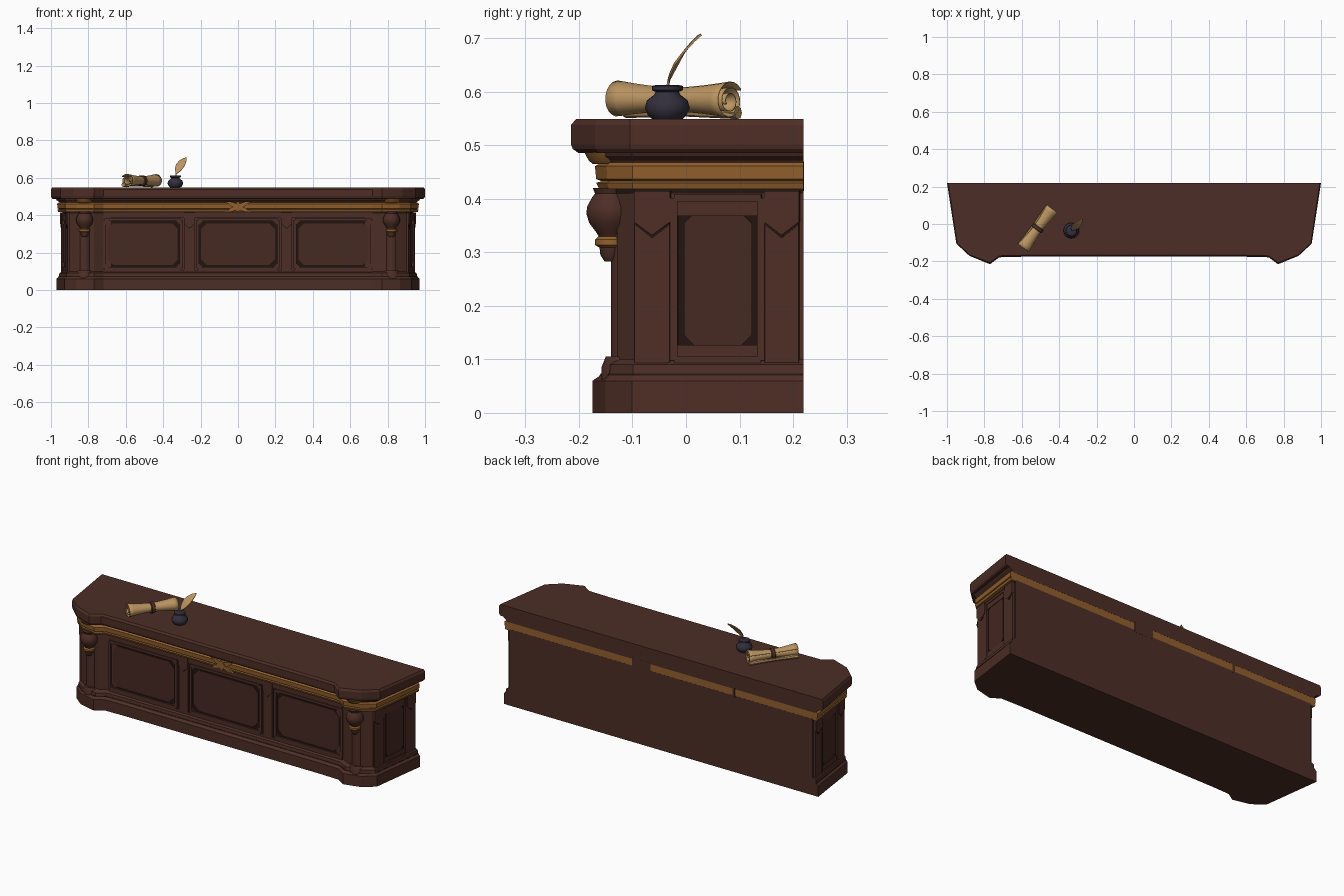
import bpy, bmesh, math
from mathutils import Matrix, Vector

if "Cube" in bpy.data.objects:
    bpy.data.objects.remove(bpy.data.objects["Cube"])


def material(name, rgb):
    m = bpy.data.materials.new(name)
    m.diffuse_color = (*rgb, 1)
    m.use_nodes = True
    m.node_tree.nodes["Principled BSDF"].inputs["Base Color"].default_value = m.diffuse_color
    return m


WOOD = material("dark wood", (0.075, 0.027, 0.019))
PANEL = material("panel wood", (0.062, 0.022, 0.016))
LINE = material("groove brown", (0.016, 0.007, 0.005))
GOLD = material("old gold", (0.29, 0.115, 0.026))
PAPER = material("parchment", (0.50, 0.30, 0.12))
INK = material("ink pot slate", (0.032, 0.028, 0.045))


def make(name, verts, faces, mat, smooth=False):
    me = bpy.data.meshes.new(name)
    me.from_pydata([tuple(v) for v in verts], [], faces)
    bm = bmesh.new()
    bm.from_mesh(me)
    bmesh.ops.recalc_face_normals(bm, faces=bm.faces)
    bm.to_mesh(me)
    bm.free()
    me.materials.append(mat)
    if smooth:
        for p in me.polygons:
            p.use_smooth = True
        me.set_sharp_from_angle(angle=math.radians(40))
    ob = bpy.data.objects.new(name, me)
    bpy.context.collection.objects.link(ob)
    return ob


def stack(name, rings, mat, smooth=False, cap=True):
    """Skin closed rings of equal point count, capped at both ends."""
    n = len(rings[0])
    faces = [(i * n + j, i * n + (j + 1) % n, (i + 1) * n + (j + 1) % n, (i + 1) * n + j)
             for i in range(len(rings) - 1) for j in range(n)]
    if cap:
        faces += [tuple(range(n)), tuple(range((len(rings) - 1) * n, len(rings) * n))]
    return make(name, [v for r in rings for v in r], faces, mat, smooth)


# Half outline of the counter: x, y, and how each point moves per unit of inset
OUTLINE = [(.95, -.105, .65, .12), (.88, -.17, .4, .55), (.77, -.215, 0, 1.15),
           (.72, -.178, 0, 1), (.60, -.175, 0, 1)]


def counter(name, profile, mat, back=.22):
    """Moulding stack: profile is a list of (height, inset)."""
    rings = []
    for z, d in profile:
        half = [(1 - .85 * d, back)] + [(x - a * d, y + b * d) for x, y, a, b in OUTLINE]
        rings.append([(x, y, z) for x, y in half] + [(-x, y, z) for x, y in reversed(half)])
    return stack(name, rings, mat)


def plate(name, pts, frame, depth, mat):
    """Thin prism on a wall; local x runs along the wall, y up, z outward."""
    return stack(name, [[frame @ Vector((x, y, z)) for x, y in pts] for z in (-.004, depth)], mat)


def rect(x0, x1, y0, y1):
    return [(x0, y0), (x1, y0), (x1, y1), (x0, y1)]


def octagon(w, h, c):
    return [(-w + c, -h), (w - c, -h), (w, -h + c), (w, h - c),
            (w - c, h), (-w + c, h), (-w, h - c), (-w, -h + c)]


def wall(x, y, z, turn=0):
    return (Matrix.Translation((x, y, z)) @ Matrix.Rotation(math.radians(turn), 4, 'Z')
            @ Matrix.Rotation(math.pi / 2, 4, 'X'))


def revolve(name, profile, x, y, mat, n=16):
    return stack(name, [[(x + r * math.cos(2 * math.pi * k / n), y + r * math.sin(2 * math.pi * k / n), z)
                         for k in range(n)] for r, z in profile], mat, True)


def panel(name, frame, w, h):
    """Framed panel with cut corners, w and h are half sizes."""
    b = .014
    plate(name + "_groove", rect(-w, w, -h, h), frame, .002, LINE)
    plate(name + "_field", octagon(w - b - .004, h - b - .004, .03), frame, .005, PANEL)
    for s in (-1, 1):
        plate(name + "_bar_side", rect(s * w - b / 2, s * w + b / 2, -h, h), frame, .012, WOOD)
        plate(name + "_bar_level", rect(-w, w, s * h - b / 2, s * h + b / 2), frame, .011, WOOD)
        for t in (-1, 1):
            plate(name + "_corner", [(s * w, t * h), (s * (w - .032), t * h), (s * w, t * (h - .032))],
                  frame, .007, WOOD)


def stile(name, frame, w, z0, z1):
    """Upright strip with a pointed leaf at the top."""
    plate(name, rect(-w, w, z0, z1), frame, .010, WOOD)
    plate(name + "_leaf_line", [(0, z1 - .089), (w, z1 - .063), (w, z1), (-w, z1), (-w, z1 - .063)], frame, .011, LINE)
    plate(name + "_leaf", [(0, z1 - .083), (w + .001, z1 - .058), (w + .001, z1), (-w - .001, z1),
                           (-w - .001, z1 - .058)], frame, .014, WOOD)


# Counter body, mouldings and top
counter("body_and_plinth", [(0, .035), (.06, .035), (.072, .05), (.09, .053), (.10, .075), (.425, .075)], WOOD)
counter("plinth_line", [(.070, .046), (.074, .049)], LINE, .219)
counter("neck_line", [(.410, .072), (.419, .072)], LINE, .219)
counter("gold_band", [(.418, .046), (.430, .041), (.433, .050), (.437, .041), (.461, .039), (.468, .05)], GOLD, .2195)
counter("crown_moulding", [(.463, .058), (.472, .050), (.480, .036), (.490, .030)], WOOD)
counter("counter_top", [(.486, .012), (.493, .003), (.502, 0), (.538, 0), (.549, .008)], WOOD)

# Wood breaks in the gold strip on the flat back
for x0, x1 in ((.065, .18), (-.455, -.44)):
    stack("back_strip_break", [[(x, y, z) for x, z in rect(x0, x1, .415, .47)] for y in (.215, .2205)], WOOD)

# Front panels, rails and stiles
for cx, w in ((-.51, .205), (0, .215), (.51, .205)):
    panel("front_panel", wall(cx, -.10, .245), w, .13)
front = wall(0, -.10, 0)
plate("front_lower_rail", rect(-.72, .72, .085, .108), front, .010, WOOD)
plate("front_upper_rail", rect(-.72, .72, .384, .415), front, .010, WOOD)
for s in (-1, 1):
    stile("front_stile", wall(s * .26, -.10, 0), .028, .09, .415)

# Centre ornament: crossed leaves and a diamond
for a in (-24, 24):
    turn = wall(0, -.135, .445) @ Matrix.Rotation(math.radians(a), 4, 'Z')
    plate("ornament_leaf", [(-.075, 0), (-.04, -.011), (.04, -.011), (.075, 0), (.04, .011), (-.04, .011)],
          turn, .009, GOLD)
plate("ornament_diamond", [(-.025, 0), (0, -.03), (.025, 0), (0, .03)], wall(0, -.135, .445), .014, GOLD)

# Corner columns and side panels, mirrored left and right
for s in (1, -1):
    x = s * .82
    revolve("column_foot", [(.046, .06), (.046, .085), (.038, .105)], x, -.112, WOOD)
    revolve("column_shaft", [(.034, .09), (.034, .42)], x, -.106, WOOD)
    revolve("urn_tip", [(.012, .283), (.020, .295), (.022, .312)], x, -.14, WOOD)
    revolve("urn_ring", [(.022, .309), (.030, .314), (.030, .324), (.024, .330)], x, -.14, GOLD)
    revolve("urn", [(.022, .328), (.028, .338), (.041, .355), (.046, .372), (.045, .385),
                    (.036, .402), (.030, .41), (.034, .42)], x, -.14, WOOD)
    revolve("gold_capital", [(.034, .465), (.042, .472), (.050, .487)], x, -.14, GOLD)

    def side(y):
        return wall(s * (.938 - .118 * (.22 - y)), y, 0, s * 83.2)
    panel("side_panel", side(.06) @ Matrix.Translation((0, .25, 0)), .082, .152)
    plate("side_lower_step", rect(-.078, .078, .105, .127), side(.06), .008, WOOD)
    plate("side_upper_step", rect(-.078, .078, .368, .395), side(.06), .008, WOOD)
    stile("side_front_stile", side(-.062), .033, .09, .415)
    stile("side_back_stile", side(.18), .032, .09, .415)

# Parchment scroll: rolled sheet, pinched at the middle
a, b = Vector((-.592, -.128, .585)), Vector((-.438, .082, .583))
axis = (b - a).normalized()
across = Vector((0, 0, 1)).cross(axis).normalized()
rows, cols, verts = 13, 49, []
for i in range(rows):
    t = i / (rows - 1)
    flare = .025 + .013 * abs(2 * t - 1) ** 1.5
    for j in range(cols):
        k = j / (cols - 1)
        ang, r = 5 * math.pi * k + .6, flare * (1 - .7 * k)
        verts.append(a.lerp(b, t) + across * r * 1.15 * math.cos(ang)
                     + Vector((0, 0, 1)) * r * math.sin(ang))
faces = [(i * cols + j, i * cols + j + 1, (i + 1) * cols + j + 1, (i + 1) * cols + j)
         for i in range(rows - 1) for j in range(cols - 1)]
scroll = make("parchment_scroll", verts, faces, PAPER, True)
mod = scroll.modifiers.new("thickness", 'SOLIDIFY')
mod.thickness = .002


def ring(t, r):
    return [a.lerp(b, t) + across * r * 1.15 * math.cos(2 * math.pi * k / 16)
            + Vector((0, 0, 1)) * r * math.sin(2 * math.pi * k / 16) for k in range(16)]


stack("scroll_tie", [ring(.46, .026), ring(.47, .029), ring(.53, .029), ring(.54, .026)], WOOD, True)
# Loose edge of the sheet lying along the roll
stack("scroll_loose_roll", [[c + across * .026 + Vector((0, 0, -.022)) + (across * math.cos(k * math.pi / 4)
      + Vector((0, 0, 1)) * math.sin(k * math.pi / 4)) * r for k in range(8)]
      for c, r in ((a, .012), (a.lerp(b, .5), .008), (b, .012))], PAPER, True)

# Ink pot and quill
revolve("ink_pot", [(.026, .547), (.036, .556), (.042, .570), (.038, .584), (.024, .595), (.022, .600),
                    (.029, .603), (.029, .611), (.02, .613)], -.335, -.035, INK)
path = [((-.335, -.036, .600), .002), ((-.331, -.032, .622), .003), ((-.324, -.024, .640), .016),
        ((-.312, -.013, .662), .023), ((-.298, .002, .682), .020), ((-.284, .018, .699), .011),
        ((-.276, .028, .707), .001)]
wide = Vector((.82, -.35, -.42))
qv = [Vector(p) + wide * w * s for p, w in path for s in (-1, 0, 1)]
qf = [(3 * i + j, 3 * i + j + 1, 3 * i + j + 4, 3 * i + j + 3) for i in range(len(path) - 1) for j in (0, 1)]
quill = make("quill_feather", qv, qf, PAPER)
mod = quill.modifiers.new("thickness", 'SOLIDIFY')
mod.thickness, mod.offset = .004, 0
